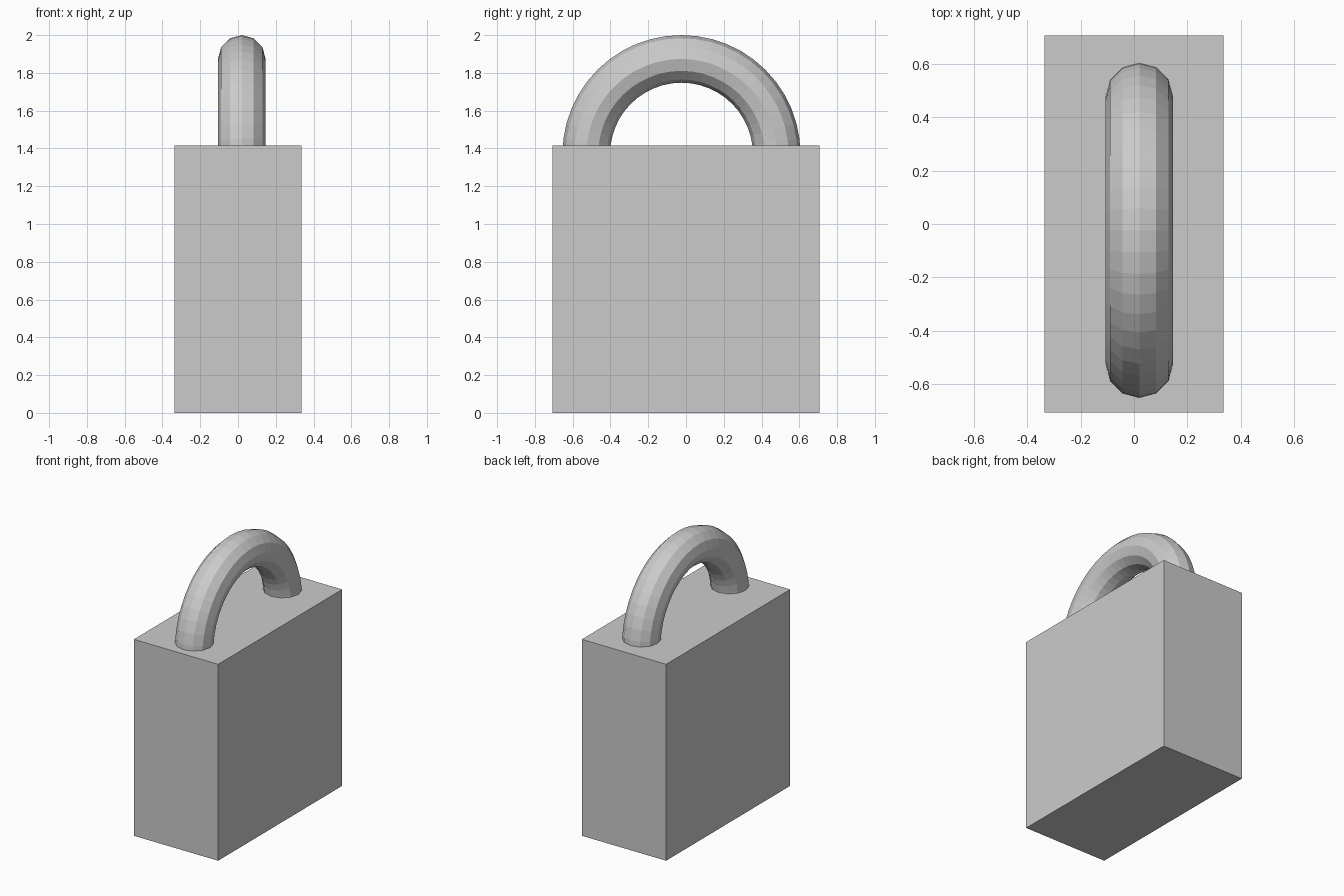
import bpy
from math import radians

if "Cube" in bpy.data.objects:
    bpy.data.objects.remove(bpy.data.objects["Cube"])

# Solid rectangular lock body
bpy.ops.mesh.primitive_cube_add(size=1, location=(0, 0, 0.7075))
body = bpy.context.object
body.name = "lock_body"
body.scale = (0.672, 1.412, 1.415)

# Ring shackle, slightly off centre, its lower half sunk into the body
bpy.ops.mesh.primitive_torus_add(
    major_segments=48, minor_segments=12,
    major_radius=0.504, minor_radius=0.126,
    location=(0.02, -0.024, 1.37), rotation=(0, radians(90), 0))
bpy.context.object.name = "shackle"
bpy.ops.object.shade_flat()
